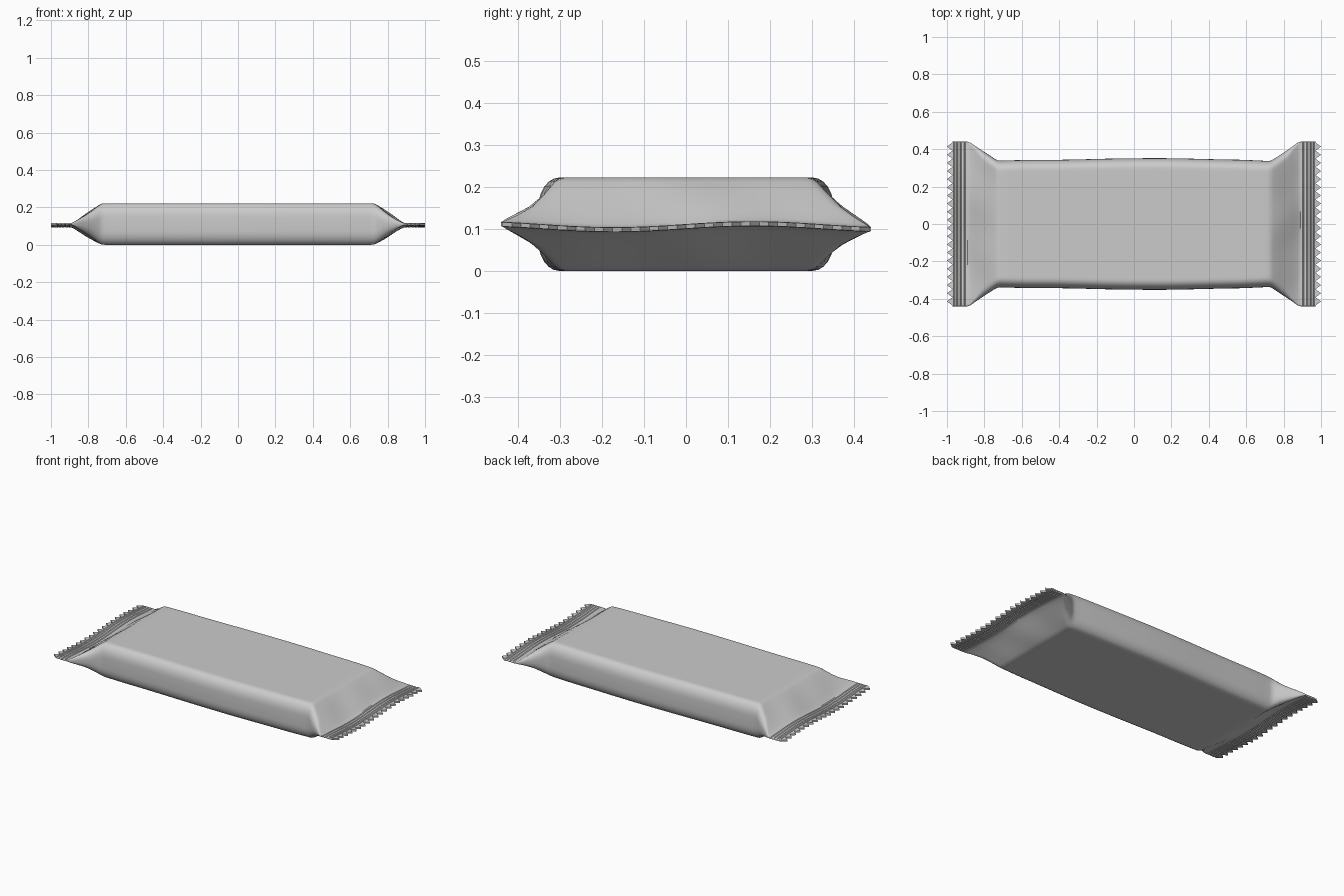
import bpy, bmesh
from math import sin, cos, pi

if "Cube" in bpy.data.objects:
    bpy.data.objects.remove(bpy.data.objects["Cube"])

TEETH = 20
FLAT = TEETH * 2          # intervals across the flat of each sheet
ARC = 6                   # points per rounded corner


def section(x, w, h, jag=0.0):
    """Closed wrapper cross-section at x: rounded box easing into a wavy flat seal."""
    side = 1 if x > 0 else -1
    blend = max(0.0, min(1.0, (abs(x) - 0.73) / 0.16))
    ry, rz = min(0.05, 0.9 * h), min(0.075, 0.85 * h)
    top = []
    for k in range(ARC):
        a = pi - k / ARC * pi / 2
        top.append((-(w - ry) + ry * cos(a), h - rz + rz * sin(a), 0))
    for j in range(FLAT + 1):
        top.append(((w - ry) * (2 * j / FLAT - 1), h, j % 2))
    for k in range(1, ARC + 1):
        a = pi / 2 - k / ARC * pi / 2
        top.append((w - ry + ry * cos(a), h - rz + rz * sin(a), 0))
    ring = top + [(y, -z, t) for y, z, t in reversed(top)]
    pts = []
    for y, z, tooth in ring:
        wave = 0.007 * sin((y - 0.02) * 9.5 + 0.25 * side)
        mid = 0.111 + blend * (-0.006 + wave)
        # soft film wrinkles on the sloping ends and along the long sides
        wrinkle = 0.003 * sin(blend * pi) * sin(y * 22 + side)
        sway = 0.004 * sin(x * 5 + 1) * (1 - blend) * (y / w)
        bend = 0.006 * sin(y * 7 + side) * sin(blend * pi) if blend < 1 else 0
        pts.append((x + bend + side * jag * tooth, y + sway,
                    mid + z + (wrinkle if z > 0 else -wrinkle)))
    return pts


# Half-length stations: x, half width, half height, tooth depth
half = [(0.15, 0.348, 0.111, 0), (0.3, 0.347, 0.111, 0), (0.45, 0.346, 0.111, 0),
        (0.58, 0.346, 0.111, 0), (0.67, 0.343, 0.111, 0), (0.71, 0.341, 0.111, 0),
        (0.728, 0.342, 0.109, 0), (0.745, 0.349, 0.100, 0), (0.78, 0.370, 0.076, 0),
        (0.815, 0.391, 0.052, 0), (0.85, 0.415, 0.028, 0), (0.875, 0.434, 0.012, 0),
        (0.89, 0.44, 0.005, 0)]
# Crimp grooves pressed across the end seal
for gx in (0.905, 0.925, 0.945, 0.962):
    half += [(gx - 0.004, 0.44, 0.006, 0), (gx, 0.44, 0.0025, 0), (gx + 0.004, 0.44, 0.006, 0)]
half += [(0.971, 0.44, 0.005, 0.029)]

stations = [(-x, w, h, t) for x, w, h, t in reversed(half)] + [(0, 0.348, 0.111, 0)] + half

bm = bmesh.new()
rings = [[bm.verts.new(p) for p in section(*s)] for s in stations]
n = len(rings[0])
for a, b in zip(rings, rings[1:]):
    for i in range(n):
        k = (i + 1) % n
        bm.faces.new((a[i], a[k], b[k], b[i]))
# Close the serrated ends
for r in (rings[0], rings[-1]):
    for i in range(n // 2 - 1):
        bm.faces.new((r[i], r[i + 1], r[n - 2 - i], r[n - 1 - i]))
bmesh.ops.recalc_face_normals(bm, faces=bm.faces[:])

mesh = bpy.data.meshes.new("bar_wrapper")
bm.to_mesh(mesh)
bm.free()
wrapper = bpy.data.objects.new("bar_wrapper", mesh)
bpy.context.collection.objects.link(wrapper)
bpy.context.view_layer.objects.active = wrapper
wrapper.select_set(True)
bpy.ops.object.shade_smooth_by_angle(angle=0.6)
